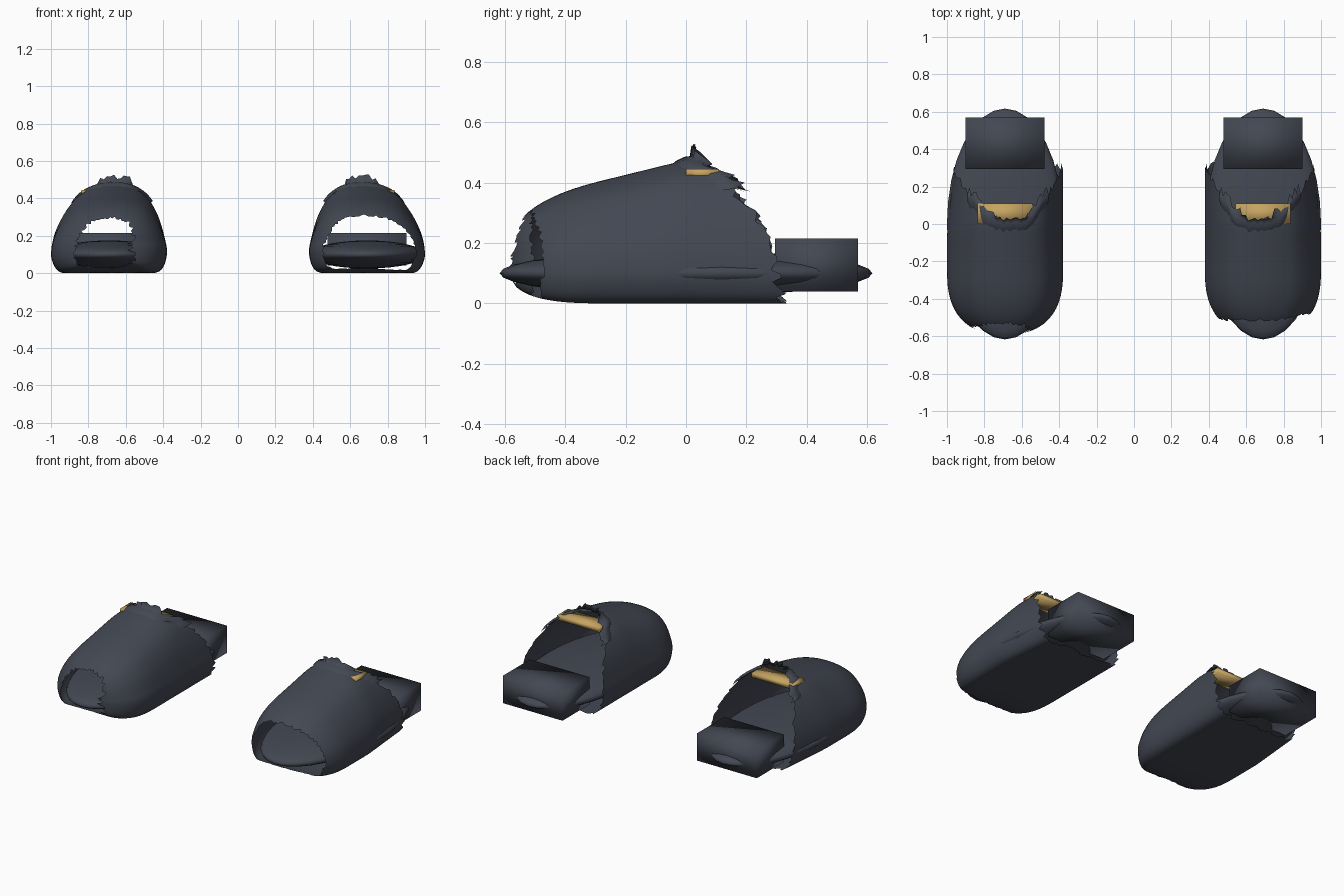
import bpy, bmesh, math, random
from mathutils import Vector

if "Cube" in bpy.data.objects:
    bpy.data.objects.remove(bpy.data.objects["Cube"])

random.seed(4)
CX = 0.69          # distance of each shoe from the middle
N, ROWS = 96, 22   # points around the upper, rows along it


def material(name, rgb):
    m = bpy.data.materials.new(name)
    m.diffuse_color = (*rgb, 1)
    m.use_nodes = True
    m.node_tree.nodes["Principled BSDF"].inputs["Base Color"].default_value = m.diffuse_color
    return m


SLATE = material("dark slate", (0.056, 0.064, 0.085))
GOLD = material("worn gold", (0.56, 0.37, 0.12))

# Cross-section of the upper: (offset toward outer side, height)
SECTION = [(0.0, 0.0), (0.15, 0.0), (0.26, 0.005), (0.305, 0.07), (0.305, 0.15),
           (0.28, 0.24), (0.23, 0.335), (0.16, 0.415), (0.06, 0.46), (-0.04, 0.47),
           (-0.13, 0.452), (-0.205, 0.40), (-0.26, 0.31), (-0.295, 0.20),
           (-0.31, 0.10), (-0.27, 0.01), (-0.15, 0.0)]
# Back edge of the upper: (height, y)
BACK = [(0.0, 0.32), (0.1, 0.30), (0.2, 0.265), (0.24, 0.26), (0.3, 0.22),
        (0.36, 0.17), (0.42, 0.12), (0.44, 0.06), (0.47, 0.02)]


def section(i):
    """Smooth closed curve through the section points."""
    t = i / N * len(SECTION)
    k = int(t)
    f = t - k
    a, b, c, d = (Vector(SECTION[(k + j) % len(SECTION)]) for j in (-1, 0, 1, 2))
    p = 0.5 * (2 * b + (c - a) * f + (2 * a - 5 * b + 4 * c - d) * f ** 2
               + (3 * b - a - 3 * c + d) * f ** 3)
    p.y = max(p.y, 0)
    return p


def back_edge(z):
    for (z0, y0), (z1, y1) in zip(BACK, BACK[1:]):
        if z <= z1:
            return y0 + (y1 - y0) * (z - z0) / (z1 - z0)
    return BACK[-1][1]


def upper_point(p, y, grow=1.0):
    """Point of the upper at y: rounded toe, top rising to the collar."""
    t = min(max((-0.25 - y) / 0.34, 0), 0.999)
    sx = (1 - t ** 2.5) ** 0.4
    sz = (1 - t ** 3) ** (1 / 3)
    top = 0.352 + 0.245 * (min(y, 0.0) + 0.5)
    zc = 0.14
    z = p.y if p.y < zc else zc + (p.y - zc) * (top - zc) / (0.47 - zc)
    x = p.x * sx
    if x > 0:
        x -= 0.10 * max(0, y + 0.05) * p.x / 0.3
    return Vector((x * grow, y, max(0, zc + (z - zc) * sz * grow)))


def make(name, bm, mat, side, smooth=True):
    for v in bm.verts:
        v.co.x = side * (v.co.x + CX)
    bmesh.ops.recalc_face_normals(bm, faces=bm.faces)
    me = bpy.data.meshes.new(name)
    bm.to_mesh(me)
    bm.free()
    me.materials.append(mat)
    for f in me.polygons:
        f.use_smooth = smooth
    ob = bpy.data.objects.new(name, me)
    bpy.context.collection.objects.link(ob)
    return ob


def loft(lines, closed):
    bm = bmesh.new()
    rows = [[bm.verts.new(c) for c in line] for line in lines]
    for i in range(len(rows) if closed else len(rows) - 1):
        a, b = rows[i], rows[(i + 1) % len(rows)]
        for j in range(len(a) - 1):
            bm.faces.new((a[j], b[j], b[j + 1], a[j + 1]))
    return bm


def upper(name, side, hole):
    """Shell with a torn toe hole and a ragged open back."""
    outer, inner, top, bottom = hole
    lines = []
    for i in range(N):
        p = section(i)
        ang = math.atan2(p.y - 0.14, p.x)
        c, s = math.cos(ang), math.sin(ang)
        y0 = (outer if c > 0 else inner) * c * c + (top if s > 0 else bottom) * s * s
        y0 += random.uniform(-0.008, 0.008)
        y1 = back_edge(p.y) + random.uniform(-0.02, 0.02)
        # rows are packed closer at the toe
        lines.append([upper_point(p, y0 + (y1 - y0) * (j / ROWS) ** 1.5)
                      for j in range(ROWS + 1)])
    make(name, loft(lines, True), SLATE, side)


def collar(name, side):
    """Raised band around the opening, with torn upright tips on top."""
    lines = []
    for i in range(N):
        p = section(i)
        if p.y < 0.36:
            continue
        y1 = back_edge(p.y) + random.uniform(-0.012, 0.012)
        line = [upper_point(p, y1 + d, g) for d, g in
                ((-0.06, 0.995), (-0.045, 1.02), (-0.02, 1.035), (0.0, 1.04))]
        tip = line[-1].copy()
        if -0.12 < p.x < 0.06:
            tip += Vector((0, 0.005, random.uniform(0.015, 0.042)))
        else:
            tip += Vector((-0.05 * p.x, random.uniform(0.01, 0.05), -0.01))
        lines.append(line + [tip])
    make(name, loft(lines, False), SLATE, side)


def box(name, mat, side, x, y, z):
    bm = bmesh.new()
    bmesh.ops.create_cube(bm, size=1)
    for v in bm.verts:
        v.co = Vector([(r[0] + r[1]) / 2 + c * (r[1] - r[0])
                       for c, r in zip(v.co, (x, y, z))])
    make(name, bm, mat, side)


def sole(name, side):
    bm = bmesh.new()
    bmesh.ops.create_uvsphere(bm, u_segments=32, v_segments=16, radius=1)
    for v in bm.verts:
        v.co = Vector((v.co.x * 0.31, v.co.y * 0.617, 0.1 + v.co.z * 0.075))
    make(name, bm, SLATE, side)


# Toe hole edge as y at outer side, inner side, top and bottom
for label, side, hole in (("left", -1, (-0.553, -0.58, -0.53, -0.52)),
                          ("right", 1, (-0.475, -0.51, -0.515, -0.515))):
    upper(label + "_upper", side, hole)
    collar(label + "_collar", side)
    sole(label + "_sole", side)
    box(label + "_heel", SLATE, side, (-0.212, 0.212), (0.295, 0.57), (0.04, 0.215))
    box(label + "_buckle", GOLD, side, (-0.148, 0.148), (0.0, 0.11), (0.415, 0.445))
